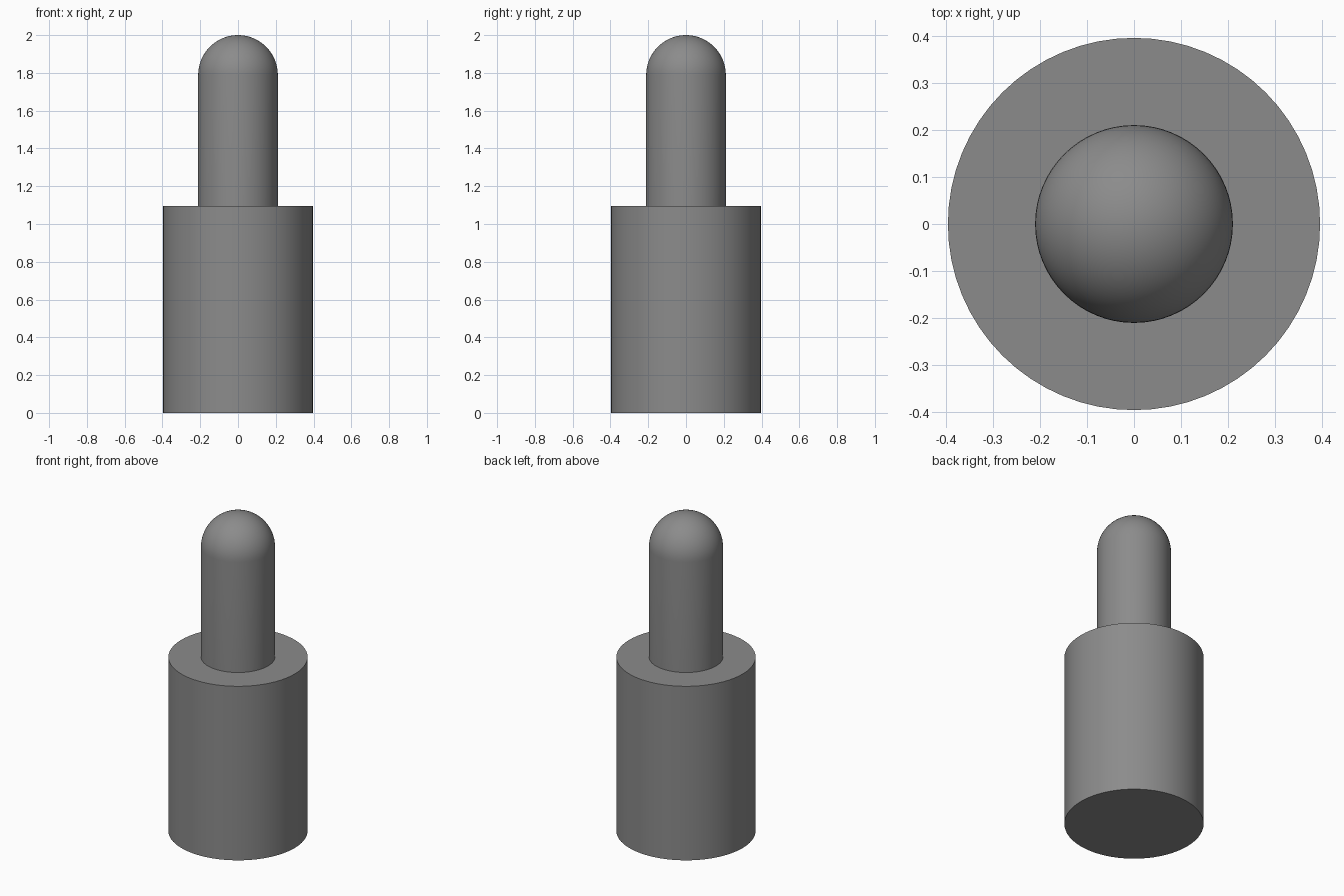
import bpy, bmesh, math

if "Cube" in bpy.data.objects:
    bpy.data.objects.remove(bpy.data.objects["Cube"])

SIDES = 64
grey = bpy.data.materials.new("mid grey")
grey.diffuse_color = (0.26, 0.26, 0.26, 1)
grey.use_nodes = True
grey.node_tree.nodes["Principled BSDF"].inputs["Base Color"].default_value = grey.diffuse_color


def lathe(name, profile):
    """Revolve an (r, z) profile around z; both ends lie on the axis."""
    bm = bmesh.new()
    verts = [bm.verts.new((r, 0, z)) for r, z in profile]
    edges = [bm.edges.new(pair) for pair in zip(verts, verts[1:])]
    bmesh.ops.spin(bm, geom=verts + edges, axis=(0, 0, 1), cent=(0, 0, 0),
                   angle=math.tau, steps=SIDES, use_duplicate=False)
    bmesh.ops.remove_doubles(bm, verts=bm.verts, dist=1e-5)
    bmesh.ops.recalc_face_normals(bm, faces=bm.faces)
    mesh = bpy.data.meshes.new(name)
    bm.to_mesh(mesh)
    bm.free()
    mesh.materials.append(grey)
    obj = bpy.data.objects.new(name, mesh)
    bpy.context.collection.objects.link(obj)
    bpy.ops.object.select_all(action='DESELECT')
    obj.select_set(True)
    bpy.context.view_layer.objects.active = obj
    bpy.ops.object.shade_smooth_by_angle(angle=math.radians(30))
    return obj


# One closed stepped body: wide base, shoulder, narrow pin, domed tip
BASE_R, PIN_R, SHOULDER = 0.397, 0.211, 1.095
DOME_Z = 2 - PIN_R
dome = [(PIN_R * math.cos(a), DOME_Z + PIN_R * math.sin(a))
        for a in (math.pi / 2 * i / 16 for i in range(16))]
lathe("stepped_pin", [(0, 0), (BASE_R, 0), (BASE_R, SHOULDER),
                      (PIN_R, SHOULDER)] + dome + [(0, 2)])
